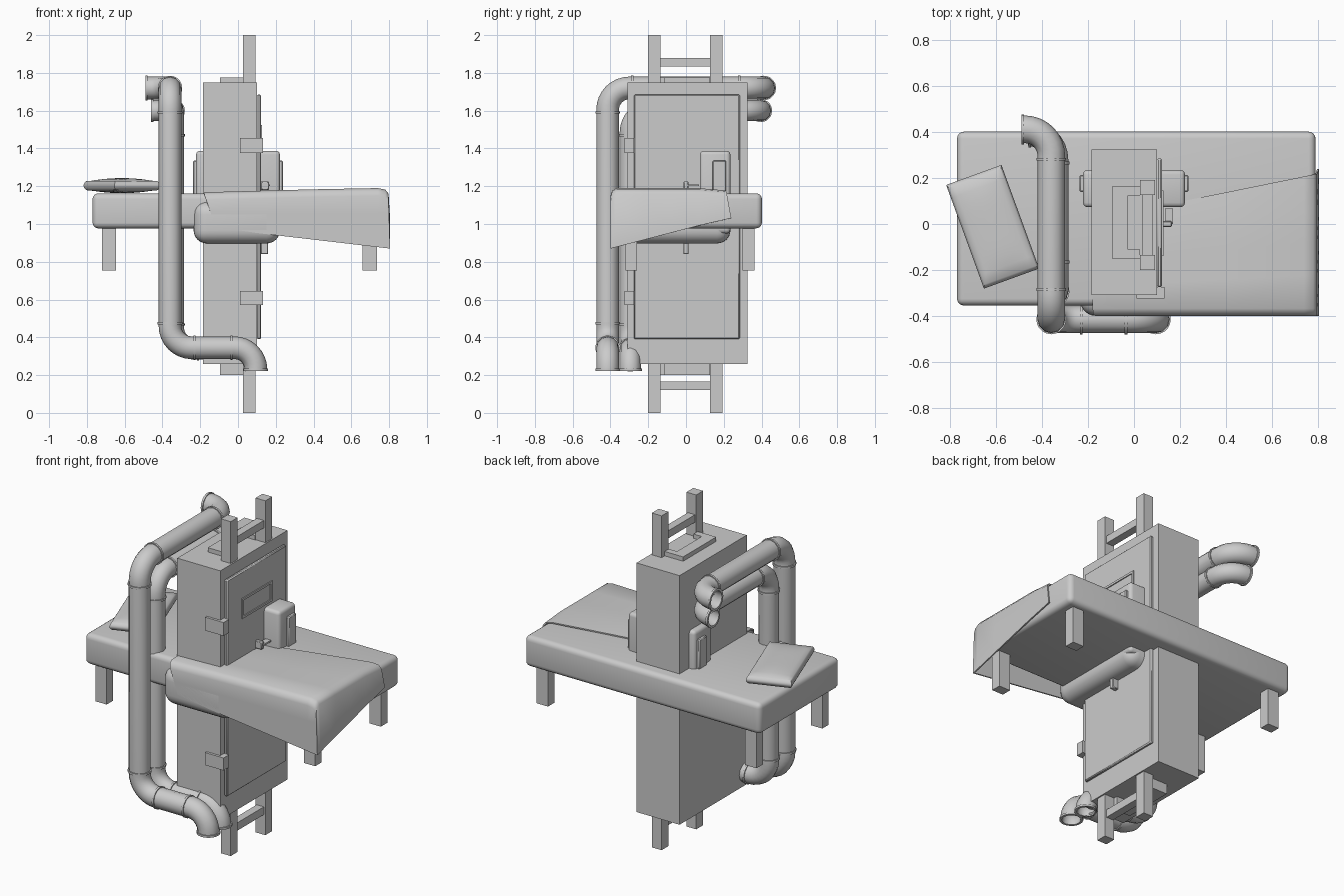
import bpy, bmesh
from math import pi, sin, cos, radians
from mathutils import Vector

if "Cube" in bpy.data.objects:
    bpy.data.objects.remove(bpy.data.objects["Cube"])


def finish(ob, bevel=0, segs=4, angle=40):
    if bevel:
        m = ob.modifiers.new("round", 'BEVEL')
        m.width, m.segments, m.limit_method = bevel, segs, 'ANGLE'
    bpy.ops.object.select_all(action='DESELECT')
    ob.select_set(True)
    bpy.context.view_layer.objects.active = ob
    bpy.ops.object.convert(target='MESH')
    bpy.ops.object.shade_smooth_by_angle(angle=radians(angle))
    return ob


def add_mesh(name, verts, faces):
    me = bpy.data.meshes.new(name)
    me.from_pydata(verts, [], faces)
    ob = bpy.data.objects.new(name, me)
    bpy.context.collection.objects.link(ob)
    return ob


def box(name, x, y, z, bevel=0, segs=4):
    verts = [(a, b, c) for a in x for b in y for c in z]
    faces = [(0, 1, 3, 2), (4, 6, 7, 5), (0, 4, 5, 1), (2, 3, 7, 6), (0, 2, 6, 4), (1, 5, 7, 3)]
    return finish(add_mesh(name, verts, faces), bevel, segs)


def fillet(points, r, n=8):
    pts = [Vector(p) for p in points]
    out = [pts[0]]
    for a, b, c in zip(pts, pts[1:], pts[2:]):
        u, v = (a - b).normalized(), (c - b).normalized()
        centre = b + (u + v) * r
        for i in range(n + 1):
            t = pi / 2 * i / n
            out.append(centre - v * r * cos(t) - u * r * sin(t))
    return out + [pts[-1]]


def pipe(name, points, radius, bend=0.115):
    path = fillet(points, bend)
    cu = bpy.data.curves.new(name, 'CURVE')
    cu.dimensions = '3D'
    cu.bevel_depth, cu.bevel_resolution = radius, 4
    sp = cu.splines.new('POLY')
    sp.points.add(len(path) - 1)
    for p, q in zip(sp.points, path):
        p.co = (*q, 1)
    ob = bpy.data.objects.new(name, cu)
    bpy.context.collection.objects.link(ob)
    finish(ob)
    m = ob.modifiers.new("wall", 'SOLIDIFY')
    m.thickness = 0.008
    finish(ob)
    # joint collars next to every bend
    pts = [Vector(p) for p in points]
    for i, (a, b) in enumerate(zip(pts, pts[1:])):
        d = (b - a).normalized()
        spots = ([a + d * 0.006] if i == 0 else [a + d * (bend + 0.015)])
        spots.append(b - d * (0.006 if i == len(pts) - 2 else bend + 0.015))
        if i in (0, len(pts) - 2):
            spots = [spots[0 if i == 0 else 1]]
        for s in spots:
            bpy.ops.mesh.primitive_cylinder_add(vertices=20, radius=radius + 0.005, depth=0.012,
                                                end_fill_type='NOTHING', location=s,
                                                rotation=d.to_track_quat('Z', 'Y').to_euler())
            ob = bpy.context.object
            ob.name = name + "_collar"
            m = ob.modifiers.new("wall", 'SOLIDIFY')
            m.thickness = 0.008
            finish(ob)


# cabinet, door and window frame
box("cabinet", (-0.185, 0.10), (-0.31, 0.325), (0.26, 1.75))
box("door", (0.10, 0.122), (-0.275, 0.285), (0.39, 1.685), 0.006, 1)
for y in ((-0.14, -0.125), (0.13, 0.145)):
    box("window_frame_side", (0.12, 0.128), y, (1.405, 1.525))
for z in ((1.405, 1.418), (1.512, 1.525)):
    box("window_frame_bar", (0.12, 0.128), (-0.125, 0.13), z)

# hinges wrapping the front door edge
for z in ((0.57, 0.645), (1.375, 1.455)):
    box("hinge_front", (0.01, 0.132), (-0.325, -0.308), z)
    box("hinge_side", (0.10, 0.132), (-0.325, -0.275), z)

# ladder rails and rungs
for y in ((-0.2, -0.135), (0.127, 0.192)):
    box("ladder_rail", (0.027, 0.092), y, (0, 2))
for z in ((0.12, 0.167), (1.835, 1.88)):
    box("ladder_rung", (0.035, 0.082), (-0.14, 0.13), z)

# open frames on the cabinet top and bottom
for z in ((0.2, 0.262), (1.748, 1.776)):
    box("end_frame_back", (-0.095, -0.027), (-0.15, 0.163), z)
    for y in ((-0.15, -0.11), (0.123, 0.163)):
        box("end_frame_side", (-0.027, 0.027), y, z)

# lock boxes on both faces, with raised handle plates
box("lock_box", (-0.222, 0.222), (0.073, 0.235), (0.95, 1.387), 0.02, 3)
for s in (-1, 1):
    x = sorted((s * 0.215, s * 0.238))
    box("handle_plate", x, (0.14, 0.213), (1.1, 1.335), 0.005, 1)
box("latch_stem", (0.12, 0.165), (-0.012, 0.012), (1.18, 1.225), 0.004, 1)
box("latch_lever", (0.135, 0.17), (0.0, 0.068), (1.2, 1.21))
box("lower_latch", (0.12, 0.16), (-0.014, 0.014), (0.84, 0.91), 0.004, 1)

# mattress, padded roll beneath it and legs
box("mattress", (-0.77, 0.79), (-0.355, 0.402), (0.977, 1.162), 0.03)
box("under_roll", (-0.235, 0.222), (-0.4, 0.235), (0.897, 1.12), 0.07, 6)
for x in ((-0.72, -0.645), (0.66, 0.735)):
    for y in ((-0.32, -0.26), (0.30, 0.362)):
        box("bed_leg", x, y, (0.755, 0.985))

# pillow: puffed grid with thin rounded rim
N = 10
bm = bmesh.new()
bmesh.ops.create_cube(bm, size=2)
bmesh.ops.subdivide_edges(bm, edges=bm.edges[:], cuts=N - 1, use_grid_fill=True)
for v in bm.verts:
    x, y, z = v.co
    puff = ((1 - x ** 4) * (1 - y ** 4))
    edge = 1 - 0.07 * z * z
    v.co = (x * 0.128 * edge, y * 0.24 * edge,
            z * (0.024 + 0.016 * puff * (1 - 0.4 * abs(x))))
me = bpy.data.meshes.new("pillow")
bm.to_mesh(me)
bm.free()
pillow = bpy.data.objects.new("pillow", me)
bpy.context.collection.objects.link(pillow)
pillow.location = (-0.615, -0.012, 1.203)
pillow.rotation_euler = (0, 0, radians(20))
finish(pillow, angle=60)

# blanket: cross-sections along x, folded down over the foot end
verts, rows = [], []
for x, drop in ((-0.18, 0), (0.1, 0), (0.4, 0), (0.74, 0), (0.78, 0.008), (0.797, 0.03), (0.805, None)):
    t = (x + 0.18) / 0.985
    top = 1.168 + 0.022 * min(1, t * 1.2) - (drop or 0)
    low = 0.985 - 0.115 * t
    y_edge = 0.02 + 0.2 * t
    sec = [(-0.4, low), (-0.4, 1.06), (-0.4, top - 0.04), (-0.391, top - 0.014), (-0.368, top)]
    sec += [(-0.368 + (y_edge + 0.368) * k / 4, top - 0.012 * (k == 4)) for k in range(1, 5)]
    if drop is None:
        sec = [(y + 0.02 * (k == 8), 0.87 + (y + 0.4) * 0.26) for k, (y, z) in enumerate(sec)]
    row = []
    for y, z in sec:
        skew = max(0, 1.16 - z) * 0.35 * (x < 0)
        row.append(len(verts))
        verts.append((x + skew, y, z))
    rows.append(row)
faces = [(a[i], b[i], b[i + 1], a[i + 1]) for a, b in zip(rows, rows[1:]) for i in range(8)]
blanket = add_mesh("blanket", verts, faces)
bm = bmesh.new()
bm.from_mesh(blanket.data)
bmesh.ops.remove_doubles(bm, verts=bm.verts[:], dist=0.0005)
bmesh.ops.recalc_face_normals(bm, faces=bm.faces[:])
if sum(f.normal.z * f.calc_area() for f in bm.faces) < 0:
    bmesh.ops.reverse_faces(bm, faces=bm.faces[:])
bm.to_mesh(blanket.data)
bm.free()
m = blanket.modifiers.new("cloth", 'SOLIDIFY')
m.thickness = 0.008
finish(blanket, angle=50)

# two bent pipes beside the cabinet
pipe("outer_pipe", [(-0.49, 0.412, 1.72), (-0.36, 0.412, 1.72), (-0.36, -0.415, 1.72),
                    (-0.36, -0.415, 0.345), (0.095, -0.415, 0.345), (0.095, -0.415, 0.222)], 0.06)
pipe("inner_pipe", [(-0.46, 0.395, 1.6), (-0.342, 0.395, 1.6), (-0.342, -0.295, 1.6),
                    (-0.342, -0.295, 0.338), (0.095, -0.295, 0.338), (0.095, -0.295, 0.222)], 0.056)
